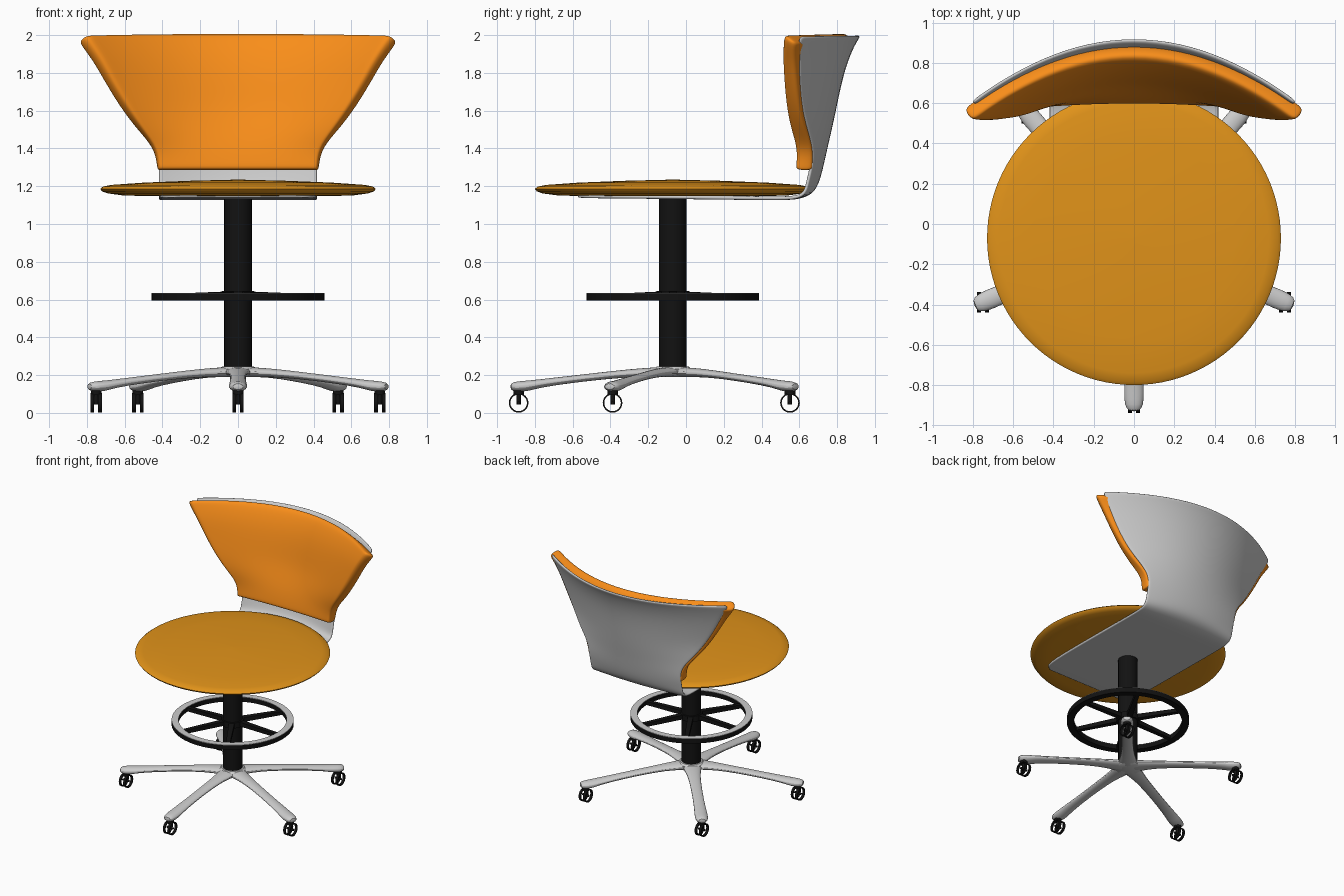
import bpy, math
from mathutils import Matrix, Vector

if "Cube" in bpy.data.objects:
    bpy.data.objects.remove(bpy.data.objects["Cube"])

CY = -0.07  # y of the column axis


def material(name, rgb):
    m = bpy.data.materials.new(name)
    m.diffuse_color = (*rgb, 1)
    m.use_nodes = True
    m.node_tree.nodes["Principled BSDF"].inputs["Base Color"].default_value = m.diffuse_color
    return m


BLACK = material("black", (0.006, 0.006, 0.006))
PAD = material("orange", (0.95, 0.27, 0.01))
SEAT = material("amber", (0.75, 0.29, 0.01))


def make(name, verts, faces, mat=None, subsurf=0, thick=0, offset=0, angle=35):
    me = bpy.data.meshes.new(name)
    me.from_pydata(verts, [], faces)
    me.update()
    ob = bpy.data.objects.new(name, me)
    bpy.context.collection.objects.link(ob)
    if mat:
        me.materials.append(mat)
    if thick:
        s = ob.modifiers.new("thickness", 'SOLIDIFY')
        s.thickness, s.offset = thick, offset
    if subsurf:
        s = ob.modifiers.new("smooth", 'SUBSURF')
        s.levels = s.render_levels = subsurf
    bpy.context.view_layer.objects.active = ob
    bpy.ops.object.select_all(action='DESELECT')
    ob.select_set(True)
    bpy.ops.object.shade_smooth_by_angle(angle=math.radians(angle))
    return ob


def lathe(name, profile, mat=None, closed=False, segs=48, matrix=None, angle=35):
    """Revolve (radius, z) points about z; closed makes a ring section."""
    matrix = matrix or Matrix.Translation((0, CY, 0))
    n = len(profile)
    verts = [matrix @ Vector((r * math.cos(a), r * math.sin(a), z))
             for a in (2 * math.pi * i / segs for i in range(segs)) for r, z in profile]
    faces = []
    for i in range(segs):
        j = (i + 1) % segs
        for k in range(n if closed else n - 1):
            l = (k + 1) % n
            faces.append((i * n + k, i * n + l, j * n + l, j * n + k))
    if not closed:
        faces.append([i * n for i in range(segs)])
        faces.append([i * n + n - 1 for i in reversed(range(segs))])
    return make(name, verts, faces, mat, angle=angle)


def sheet(name, rows, mat, thick, offset):
    """Curved sheet from rows of (y, z, half width, forward wrap at the edges)."""
    us = [-1, -0.95, -0.8, -0.55, -0.28, 0, 0.28, 0.55, 0.8, 0.95, 1]
    n = len(us)
    verts = [(u * w, y - d * u * u, z) for y, z, w, d in rows for u in us]
    faces = [(r * n + c, r * n + c + 1, (r + 1) * n + c + 1, (r + 1) * n + c)
             for r in range(len(rows) - 1) for c in range(n - 1)]
    return make(name, verts, faces, mat, 2, thick, offset, 60)


def loft(name, stations, heading, mat=None, subsurf=1, sides=12):
    """Rounded bar along a heading: (distance, z, half width, half height)."""
    m = Matrix.Translation((0, CY, 0)) @ Matrix.Rotation(heading, 4, 'Z')
    verts = [m @ Vector((r, w * math.cos(a), z + h * math.sin(a)))
             for r, z, w, h in stations
             for a in (2 * math.pi * (i + 0.5) / sides for i in range(sides))]
    faces = [(s * sides + i, s * sides + (i + 1) % sides,
              (s + 1) * sides + (i + 1) % sides, (s + 1) * sides + i)
             for s in range(len(stations) - 1) for i in range(sides)]
    last = (len(stations) - 1) * sides
    faces.append(list(reversed(range(sides))))
    faces.append([last + i for i in range(sides)])
    return make(name, verts, faces, mat, subsurf)


# Round seat cushion
lathe("seat", [(0.01, 1.145), (0.6, 1.15), (0.69, 1.162), (0.72, 1.173), (0.73, 1.186),
               (0.715, 1.198), (0.67, 1.207), (0.5, 1.219), (0.25, 1.229), (0.01, 1.235)],
      SEAT, segs=96, angle=80)

# One-piece shell: plate under the seat, turning up into the back
sheet("back_shell", [(-0.575, 1.14, 0.33, 0), (-0.55, 1.138, 0.385, 0), (-0.48, 1.136, 0.42, 0),
                     (0, 1.132, 0.42, 0), (0.48, 1.125, 0.42, 0), (0.6, 1.128, 0.42, 0.01),
                     (0.675, 1.16, 0.42, 0.035), (0.707, 1.22, 0.42, 0.055),
                     (0.728, 1.3, 0.42, 0.055), (0.75, 1.4, 0.43, 0.07),
                     (0.775, 1.5, 0.52, 0.12), (0.8, 1.61, 0.6, 0.18),
                     (0.83, 1.75, 0.685, 0.225), (0.865, 1.87, 0.745, 0.26),
                     (0.91, 1.965, 0.805, 0.305), (0.932, 1.99, 0.81, 0.32)],
      None, 0.02, 1)

# Padded back cushion
sheet("back_cushion", [(0.64, 1.285, 0.425, 0.015), (0.64, 1.305, 0.428, 0.015),
                       (0.66, 1.4, 0.44, 0.03), (0.695, 1.5, 0.525, 0.105),
                       (0.735, 1.61, 0.605, 0.175), (0.765, 1.75, 0.69, 0.22),
                       (0.8, 1.87, 0.755, 0.265), (0.845, 1.965, 0.825, 0.31),
                       (0.875, 1.985, 0.83, 0.33)],
      PAD, 0.085, 0)

# Column and base hub
lathe("column", [(0.073, 0.235), (0.073, 1.135)], BLACK)
lathe("base_hub", [(0.085, 0.19), (0.1, 0.2), (0.1, 0.232), (0.085, 0.245)])

# Foot ring with bright top band, hub and spokes
lathe("foot_ring", [(0.405, 0.595), (0.457, 0.595), (0.457, 0.632), (0.405, 0.632)],
      BLACK, True, 64)
lathe("foot_ring_top", [(0.405, 0.631), (0.457, 0.631), (0.457, 0.635), (0.405, 0.635)],
      None, True, 64)
lathe("foot_ring_hub", [(0.085, 0.6), (0.085, 0.645)], BLACK)
for i in range(6):
    loft(f"foot_ring_spoke_{i + 1}", [(0.06, 0.625, 0.03, 0.025), (0.42, 0.614, 0.022, 0.02)],
         math.radians(60 * i), BLACK, 0, 4)

# Five base arms, each ending in a twin-ring caster
ARM = [(0, 0.215, 0.085, 0.03), (0.1, 0.215, 0.068, 0.027), (0.2, 0.212, 0.05, 0.023),
       (0.35, 0.199, 0.044, 0.02), (0.55, 0.176, 0.042, 0.02), (0.71, 0.155, 0.048, 0.023),
       (0.77, 0.142, 0.052, 0.03), (0.83, 0.139, 0.048, 0.029), (0.862, 0.139, 0.03, 0.018)]
RIM = [(0.044, -0.01), (0.052, -0.01), (0.052, 0.01), (0.044, 0.01)]
for i, deg in enumerate((-90, -23, 49.5, 130.5, 203), 1):
    a = math.radians(deg)
    loft(f"base_arm_{i}", ARM, a)
    x, y = 0.816 * math.cos(a), CY + 0.816 * math.sin(a)
    turn = Matrix.Rotation(math.pi / 2, 4, 'Y')
    for side in (-1, 1):
        at = Matrix.Translation((x + side * 0.02, y, 0.053)) @ turn
        lathe(f"caster_{i}_wheel_{side}", RIM, BLACK, True, 24, at)
    at = Matrix.Translation((x, y, 0.053))
    lathe(f"caster_{i}_axle", [(0.008, -0.03), (0.008, 0.03)], BLACK, False, 12, at @ turn)
    lathe(f"caster_{i}_stem", [(0.012, -0.008), (0.012, 0.075)], BLACK, False, 12, at)
    lathe(f"caster_{i}_cap", [(0.028, 0.042), (0.028, 0.07)], BLACK, False, 16, at)
